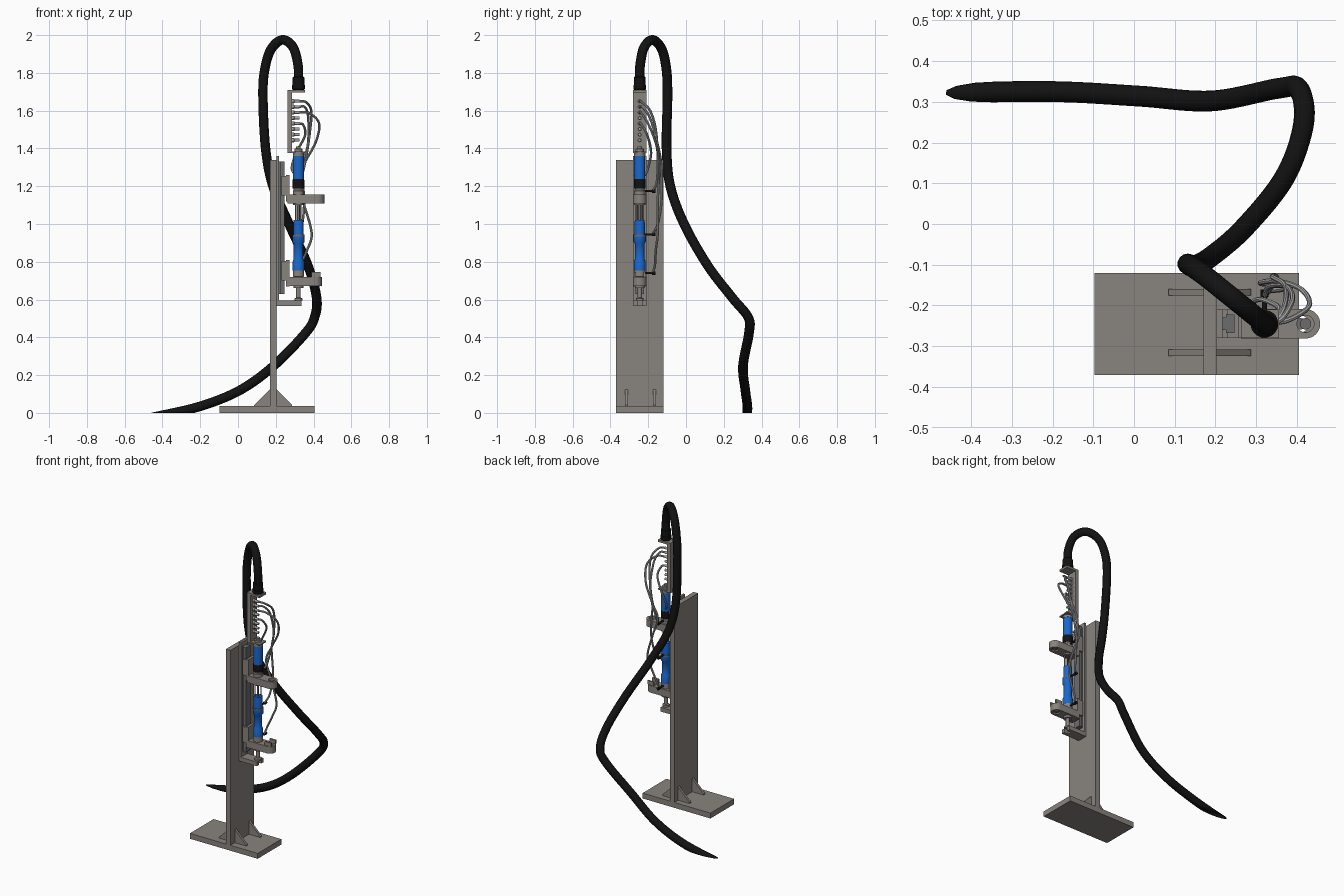
import bpy, bmesh, math
from mathutils import Vector, Matrix

if "Cube" in bpy.data.objects:
    bpy.data.objects.remove(bpy.data.objects["Cube"])

AX, AY = 0.32, -0.245          # axis of the tool


def material(name, rgb):
    m = bpy.data.materials.new(name)
    m.diffuse_color = (*rgb, 1)
    m.use_nodes = True
    m.node_tree.nodes["Principled BSDF"].inputs["Base Color"].default_value = m.diffuse_color
    return m


STEEL = material("warm_steel", (0.25, 0.23, 0.21))
DARK = material("dark_steel", (0.15, 0.15, 0.15))
CABLE = material("cable_grey", (0.38, 0.38, 0.38))
BLUE = material("blue_paint", (0.01, 0.14, 0.62))
BLACK = material("black_rubber", (0.006, 0.006, 0.006))


def finish(name, data, mat, smooth=True):
    if isinstance(data, bmesh.types.BMesh):
        bmesh.ops.recalc_face_normals(data, faces=data.faces)
        me = bpy.data.meshes.new(name)
        data.to_mesh(me)
        data.free()
    else:
        me = data
    ob = bpy.data.objects.new(name, me)
    bpy.context.collection.objects.link(ob)
    me.materials.clear()
    me.materials.append(mat)
    if smooth:
        bpy.ops.object.select_all(action='DESELECT')
        ob.select_set(True)
        bpy.context.view_layer.objects.active = ob
        bpy.ops.object.shade_smooth_by_angle(angle=math.radians(35))
    return ob


def box(name, x, y, z, mat):
    bm = bmesh.new()
    size = [b - a for a, b in (x, y, z)]
    mid = [(a + b) / 2 for a, b in (x, y, z)]
    bmesh.ops.create_cube(bm, size=1, matrix=Matrix.Translation(mid) @ Matrix.Diagonal((*size, 1)))
    return finish(name, bm, mat, False)


def lathe(name, profile, mat, at=(AX, AY, 0), axis='Z', n=28):
    """Solid of revolution from (radius, height) pairs."""
    rot = {'Z': Matrix(), 'X': Matrix.Rotation(math.pi / 2, 4, 'Y'),
           'Y': Matrix.Rotation(-math.pi / 2, 4, 'X')}[axis]
    bm = bmesh.new()
    rings = [[bm.verts.new((r * math.cos(2 * math.pi * i / n), r * math.sin(2 * math.pi * i / n), h))
              for i in range(n)] for r, h in profile]
    for a, b in zip(rings, rings[1:]):
        for i in range(n):
            bm.faces.new((a[i], a[(i + 1) % n], b[(i + 1) % n], b[i]))
    bm.faces.new(rings[0])
    bm.faces.new(rings[-1])
    bm.transform(Matrix.Translation(at) @ rot)
    return finish(name, bm, mat)


def curve_mesh(name, splines, dims, cyclic, **settings):
    cu = bpy.data.curves.new(name + "_path", 'CURVE')
    cu.dimensions = dims
    for k, v in settings.items():
        setattr(cu, k, v)
    for pts in splines:
        s = cu.splines.new('POLY')
        s.points.add(len(pts) - 1)
        for p, c in zip(s.points, pts):
            p.co = (*c, 1)
        s.use_cyclic_u = cyclic
    tmp = bpy.data.objects.new(name + "_path", cu)
    bpy.context.collection.objects.link(tmp)
    dg = bpy.context.evaluated_depsgraph_get()
    me = bpy.data.meshes.new_from_object(tmp.evaluated_get(dg))
    bpy.data.objects.remove(tmp)
    return me


def tube(name, pts, r, mat, res=3, steps=8):
    """Round tube along a Catmull-Rom path."""
    p = [Vector(c) for c in pts]
    p = [2 * p[0] - p[1]] + p + [2 * p[-1] - p[-2]]
    path = []
    for a, b, c, d in zip(p, p[1:], p[2:], p[3:]):
        for k in range(steps):
            t = k / steps
            path.append(0.5 * (2 * b + (c - a) * t + (2 * a - 5 * b + 4 * c - d) * t ** 2
                               + (3 * b - a - 3 * c + d) * t ** 3))
    path.append(p[-2])
    me = curve_mesh(name, [path], '3D', False, bevel_depth=r, bevel_resolution=res, use_fill_caps=True)
    return finish(name, me, mat)


def arc(cx, cy, r, a0, a1, n):
    return [(cx + r * math.cos(math.radians(a0 + (a1 - a0) * i / n)),
             cy + r * math.sin(math.radians(a0 + (a1 - a0) * i / n)), 0) for i in range(n + 1)]


def plate(name, outlines, z0, z1, mat):
    me = curve_mesh(name, outlines, '2D', True, fill_mode='BOTH', extrude=(z1 - z0) / 2)
    me.transform(Matrix.Translation((0, 0, (z0 + z1) / 2)))
    return finish(name, me, mat)


# stand: base, column and gussets
box("base_plate", (-0.097, 0.405), (-0.37, -0.12), (0, 0.036), STEEL)
box("column", (0.17, 0.203), (-0.37, -0.12), (0.036, 1.34), STEEL)
for side, x0, x1 in (("left", 0.17, 0.085), ("right", 0.203, 0.287)):
    for end, y in (("front", -0.316), ("back", -0.167)):
        bm = bmesh.new()
        f = bm.faces.new([bm.verts.new((x, y - 0.008, z)) for x, z in
                          ((x0, 0.036), (x1, 0.036), (x1, 0.042), (x0, 0.125))])
        g = bmesh.ops.extrude_face_region(bm, geom=[f])
        bmesh.ops.translate(bm, vec=(0, 0.016, 0), verts=[v for v in g['geom'] if isinstance(v, bmesh.types.BMVert)])
        finish(f"gusset_{side}_{end}", bm, STEEL, False)

# linear guide
box("rail_back_plate", (0.203, 0.217), (-0.28, -0.21), (0.566, 1.36), STEEL)
box("rail_web", (0.217, 0.226), (-0.26, -0.23), (0.63, 1.33), DARK)
box("rail_head", (0.226, 0.247), (-0.268, -0.222), (0.63, 1.33), DARK)
for nm, z in (("lower", 0.70), ("upper", 1.15)):
    box(nm + "_carriage", (0.23, 0.262), (-0.28, -0.21), (z, z + 0.105), STEEL)
    box(nm + "_carriage_plate", (0.255, 0.272), (-0.28, -0.21), (z - 0.03, z + 0.11), STEEL)

# forked foot bracket
plate("foot_bracket", [[(0.21, -0.28, 0), (0.335, -0.28, 0), (0.335, -0.258, 0), (0.305, -0.258, 0),
                        (0.305, -0.232, 0), (0.335, -0.232, 0), (0.335, -0.21, 0), (0.21, -0.21, 0)]],
      0.566, 0.594, STEEL)

# rounded clamp arms with an open eye at the end
for nm, z0, z1, end in (("upper", 1.108, 1.155, 0.457), ("lower", 0.673, 0.72, 0.444)):
    cx = end - 0.036
    outer = [(0.262, -0.281, 0)] + arc(cx, AY, 0.036, -90, 90, 16) + [(0.262, -0.209, 0)]
    plate(nm + "_clamp_arm", [outer, arc(cx, AY, 0.021, 0, 345, 23)], z0, z1, STEEL)
    lathe(nm + "_clamp_bush", [(0.014, z0 + 0.004), (0.014, z1 - 0.01)], DARK, (cx, AY, 0))
for y in (-0.275, -0.225):
    box("lower_clamp_lug", (0.39, 0.436), (y, y + 0.01), (0.72, 0.745), STEEL)

# upper cylinder
lathe("upper_collar", [(0.03, 1.10), (0.03, 1.175), (0.026, 1.18), (0.026, 1.19)], STEEL)
lathe("upper_black_band", [(0.030, 1.188), (0.031, 1.192), (0.031, 1.233), (0.030, 1.237)], BLACK)
lathe("upper_blue_body", [(0.029, 1.235), (0.029, 1.36)], BLUE)
lathe("upper_cap", [(0.03, 1.36), (0.03, 1.378), (0.022, 1.38), (0.022, 1.398), (0.012, 1.40), (0.012, 1.41)], STEEL)

# rods between the cylinders
lathe("centre_rod", [(0.007, 1.01), (0.007, 1.11)], DARK, n=16)
for dx in (-0.013, 0.013):
    for dy in (-0.013, 0.013):
        lathe("guide_rod", [(0.004, 1.01), (0.004, 1.11)], STEEL, (AX + dx, AY + dy, 0), n=10)

# lower cylinder
lathe("lower_blue_body", [(0.031, 0.755), (0.031, 0.80), (0.025, 0.815), (0.025, 0.895), (0.032, 0.905),
                          (0.032, 0.94), (0.027, 0.945), (0.027, 1.0), (0.026, 1.022)], BLUE)
lathe("lower_ring", [(0.0325, 0.935), (0.0325, 0.945)], DARK)
lathe("lower_collar", [(0.026, 0.66), (0.026, 0.72), (0.03, 0.722), (0.03, 0.756)], STEEL)
lathe("lower_piston", [(0.021, 0.594), (0.021, 0.606), (0.012, 0.61), (0.012, 0.67)], STEEL)

# connector panel with eight sockets
box("connector_panel", (0.262, 0.287), (-0.28, -0.21), (1.38, 1.706), STEEL)
box("panel_top_flange", (0.262, 0.356), (-0.28, -0.21), (1.696, 1.71), STEEL)
box("panel_bottom_flange", (0.262, 0.356), (-0.28, -0.21), (1.376, 1.384), STEEL)
sockets = [1.65 - 0.0295 * i for i in range(8)]
for z in sockets:
    lathe("socket", [(0.011, 0), (0.011, 0.012), (0.008, 0.014), (0.008, 0.04)], CABLE, (0.285, AY, z), 'X', 14)

# side fittings on the cylinders
for z in (1.175, 0.945, 0.74):
    lathe("side_fitting", [(0.006, 0), (0.006, 0.042), (0.01, 0.044), (0.01, 0.062)],
          BLACK, (AX, AY + 0.022, z), 'Y', 14)

# thin cables
cables = (
    [(0.32, AY, sockets[0]), (0.36, -0.235, 1.645), (0.388, -0.19, 1.60), (0.382, -0.16, 1.50),
     (0.36, -0.15, 1.35), (0.33, -0.155, 1.22), (AX, -0.178, 1.175)],
    [(0.32, AY, sockets[1]), (0.355, -0.23, 1.618), (0.372, -0.19, 1.56), (0.37, -0.15, 1.42),
     (0.34, -0.13, 1.30), (0.35, -0.13, 1.12), (0.34, -0.15, 1.0), (AX, -0.178, 0.945)],
    [(0.32, AY, sockets[2]), (0.38, -0.235, 1.585), (0.43, -0.20, 1.53), (0.41, -0.16, 1.43),
     (0.35, -0.14, 1.32), (0.31, -0.145, 1.22), (0.35, -0.15, 1.10), (0.39, -0.15, 0.95),
     (0.365, -0.16, 0.86), (0.33, -0.165, 0.78), (AX, -0.178, 0.74)],
    [(0.32, AY, sockets[4]), (0.345, -0.235, 1.525), (0.355, -0.205, 1.47), (0.31, -0.185, 1.38),
     (0.285, -0.20, 1.30), (0.30, -0.215, 1.26)],
)
for i, pts in enumerate(cables):
    tube(f"cable_{i + 1}", pts, 0.0065, CABLE, 2, 7)

# main hose, cut off where it meets the floor
lathe("hose_fitting", [(0.03, 1.71), (0.034, 1.715), (0.034, 1.735), (0.031, 1.737), (0.031, 1.775), (0.027, 1.78)], BLACK)
hose = tube("main_hose", [
    (AX, AY, 1.76), (0.318, -0.243, 1.84), (0.292, -0.222, 1.935), (0.235, -0.176, 1.975),
    (0.175, -0.128, 1.925), (0.142, -0.104, 1.82), (0.132, -0.098, 1.68), (0.146, -0.103, 1.4),
    (0.185, -0.083, 1.2), (0.27, -0.01, 1.0), (0.37, 0.115, 0.78), (0.416, 0.245, 0.61),
    (0.405, 0.33, 0.505), (0.355, 0.333, 0.42), (0.19, 0.302, 0.25), (0.01, 0.314, 0.12),
    (-0.2, 0.325, 0.035), (-0.45, 0.322, -0.023), (-0.55, 0.32, -0.045)], 0.0255, BLACK, 5, 10)
bm = bmesh.new()
bm.from_mesh(hose.data)
bmesh.ops.bisect_plane(bm, geom=bm.verts[:] + bm.edges[:] + bm.faces[:], plane_co=(0, 0, 0),
                       plane_no=(0, 0, 1), clear_inner=True)
bmesh.ops.holes_fill(bm, edges=[e for e in bm.edges if e.is_boundary], sides=0)
bm.to_mesh(hose.data)
bm.free()
